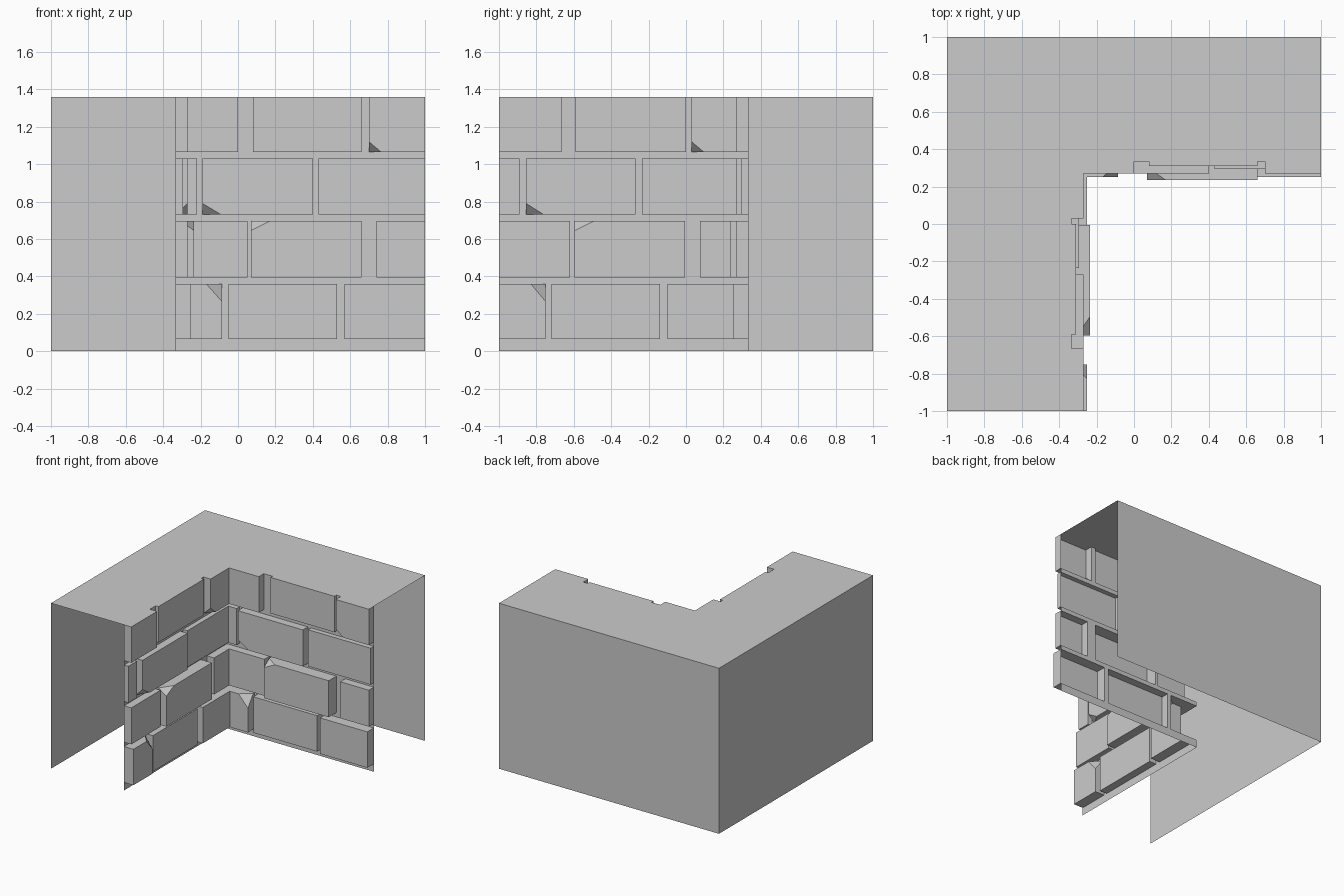
import bpy

if "Cube" in bpy.data.objects:
    bpy.data.objects.remove(bpy.data.objects["Cube"])

M = 0.335                       # mortar plane distance from the axes
H = 1.36                        # wall height
ROWS = [(0.065, 0.36), (0.395, 0.695), (0.73, 1.03), (1.065, H)]
# Brick front distance per row: (corner and end bricks, middle brick)
FRONT = [(0.25, 0.27), (0.27, 0.235), (0.295, 0.27), (0.27, 0.31)]

# Per row, the two vertical joints, measured along the wall away from the corner
RIGHT_JOINTS = [((-0.085, -0.05), (0.53, 0.57)), ((0.05, 0.07), (0.66, 0.74)),
                ((-0.22, -0.19), (0.40, 0.43)), ((0.0, 0.08), (0.66, 0.70))]
LEFT_JOINTS = [((0.10, 0.14), (0.72, 0.75)), ((-0.075, 0.005), (0.595, 0.62)),
               ((0.235, 0.27), (0.855, 0.89)), ((-0.03, 0.0), (0.59, 0.665))]

# Chipped corners per row: brick index, corner (0-3 from bottom near corner), length, height
RIGHT_CHIPS = [(0, 2, 0.085, 0.095), (1, 3, 0.10, 0.05),
               (1, 0, 0.10, 0.06), (2, 0, 0.065, 0.055)]
LEFT_CHIPS = [(2, 3, 0.08, 0.095), (1, 2, 0.10, 0.05),
              (1, 1, 0.095, 0.06), (0, 1, 0.065, 0.055)]


def make_object(name, faces):
    verts, polys = [], []
    index = {}
    for face in faces:
        poly = []
        for p in face:
            key = tuple(round(c, 5) for c in p)
            if key not in index:
                index[key] = len(verts)
                verts.append(key)
            poly.append(index[key])
        polys.append(poly)
    mesh = bpy.data.meshes.new(name)
    mesh.from_pydata(verts, [], polys)
    mesh.update()
    obj = bpy.data.objects.new(name, mesh)
    bpy.context.collection.objects.link(obj)
    return obj


def row_bricks(row, joints):
    (a, b), (c, e) = joints[row]
    outer, mid = FRONT[row]
    return [(-outer, a, outer), (b, c, mid), (e, 1.0, outer)]


def brick_faces(u0, u1, d, z0, z1, at_corner, at_top, chip):
    # Open-backed brick; the corner brick is mitred into its neighbour
    ub = -M if at_corner else u0
    front = [(u0, d, z0), (u1, d, z0), (u1, d, z1), (u0, d, z1)]
    back = [(ub, M, z0), (u1, M, z0), (u1, M, z1), (ub, M, z1)]
    before = [[p] for p in front]    # corner as seen by the edge leaving it
    after = [[p] for p in front]     # corner as seen by the edge reaching it
    outline = [[p] for p in front]
    extra = []
    if chip:
        _, i, du, dz = chip
        u, _, z = front[i]
        pu = (u + (du if i in (0, 3) else -du), d, z)
        pz = (u, d, z + (dz if i in (0, 1) else -dz))
        apex = (u, min(d + 0.07, M - 0.005), z)
        leaving, reaching = (pu, pz) if i in (0, 2) else (pz, pu)
        before[i] = [leaving, apex]
        after[i] = [apex, reaching]
        outline[i] = [reaching, leaving]
        extra = [[reaching, apex, leaving]]
    faces = [[p for part in outline for p in part]] + extra
    for i in range(4):
        if (at_corner and i == 3) or (at_top and i == 2):
            continue
        j = (i + 1) % 4
        faces.append(before[i] + [back[i], back[j]] + after[j])
    return faces


def strip(u0, u1, z0, z1):
    return [(u0, M, z0), (u1, M, z0), (u1, M, z1), (u0, M, z1)]


def mirror(faces):
    # Reflect the right wall's coordinates onto the left wall
    return [[(-y, -x, z) for x, y, z in reversed(f)] for f in faces]


def build_wall(side, joints, chips):
    bricks, mortar = [], []
    # Horizontal joints
    for z0, z1 in zip([0] + [r[1] for r in ROWS[:-1]], [r[0] for r in ROWS]):
        mortar.append(strip(-M, 1, z0, z1))
    # Bricks and vertical joints
    for row, (z0, z1) in enumerate(ROWS):
        for k, (u0, u1, d) in enumerate(row_bricks(row, joints)):
            chip = chips[row] if chips[row][0] == k else None
            bricks += brick_faces(u0, u1, d, z0, z1, k == 0, row == 3, chip)
        mortar += [strip(a, b, z0, z1) for a, b in joints[row]]
    if side == "left":
        bricks, mortar = mirror(bricks), mirror(mortar)
    make_object(side + "_wall_bricks", bricks)
    make_object(side + "_wall_mortar", mortar)


build_wall("right", RIGHT_JOINTS, RIGHT_CHIPS)
build_wall("left", LEFT_JOINTS, LEFT_CHIPS)


# L-shaped top following the top row of bricks
def top_profile(joints):
    pts = []
    for k, (u0, u1, d) in enumerate(row_bricks(3, joints)):
        if k:
            pts.append((u0, M))
        pts += [(u0, d), (u1, d)]
        if k < 2:
            pts.append((u1, M))
    return pts


right = top_profile(RIGHT_JOINTS)
left = [(-d, -u) for u, d in reversed(top_profile(LEFT_JOINTS)[1:])]
loop = right + [(1, 1), (-1, 1), (-1, -1)] + left
make_object("wall_top", [[(x, y, H) for x, y in loop]])

# Plain outer walls, open below and at both ends
make_object("outer_walls", [
    [(1, 1, 0), (-1, 1, 0), (-1, 1, H), (1, 1, H)],
    [(-1, 1, 0), (-1, -1, 0), (-1, -1, H), (-1, 1, H)]])
